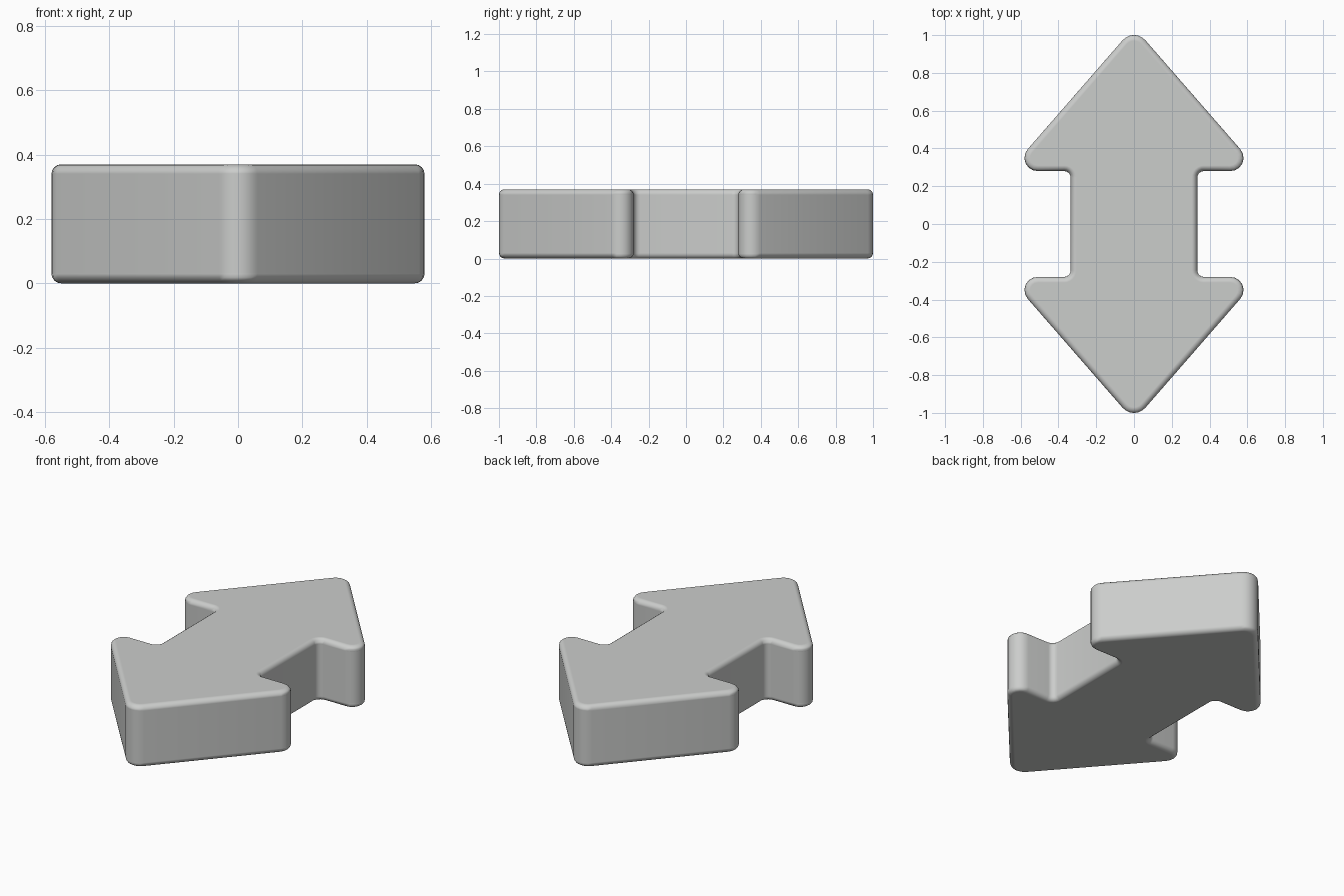
import bpy, bmesh, math
from mathutils import Vector

if "Cube" in bpy.data.objects:
    bpy.data.objects.remove(bpy.data.objects["Cube"])

HEIGHT, RIM = 0.37, 0.03

# One quarter of the outline: sharp corner and its rounding radius
quarter = [(0.664, 0.28, 0.07), (0.335, 0.28, 0.035)]
tip = (0, 1.042, 0.08)

# Mirror the quarter into the full double arrow
right = quarter + [(x, -y, r) for x, y, r in reversed(quarter)]
left = [(-x, -y, r) for x, y, r in right]
outline = [tip] + right + [(0, -tip[1], tip[2])] + left


def fillet(a, p, b, radius, steps=6):
    """Points of an arc rounding the corner p between a and b."""
    u, v = (a - p).normalized(), (b - p).normalized()
    half = u.angle(v) / 2
    centre = p + (u + v).normalized() * radius / math.sin(half)
    start = p + u * radius / math.tan(half) - centre
    end = p + v * radius / math.tan(half) - centre
    sweep = start.angle(end)
    return [centre + (start * math.sin((1 - i / steps) * sweep)
                      + end * math.sin(i / steps * sweep)) / math.sin(sweep)
            for i in range(steps + 1)]


# Rounded profile, extruded upwards
corners = [Vector((x, y, 0)) for x, y, r in outline]
bm = bmesh.new()
verts = []
for i, (x, y, r) in enumerate(outline):
    nxt = corners[(i + 1) % len(corners)]
    verts += [bm.verts.new(c) for c in fillet(corners[i - 1], corners[i], nxt, r)]
base = bm.faces.new(verts)
top = bmesh.ops.extrude_face_region(bm, geom=[base], use_keep_orig=True)["geom"]
bmesh.ops.translate(bm, vec=(0, 0, HEIGHT),
                    verts=[g for g in top if isinstance(g, bmesh.types.BMVert)])
bmesh.ops.recalc_face_normals(bm, faces=bm.faces)
mesh = bpy.data.meshes.new("double_arrow")
bm.to_mesh(mesh)
bm.free()
arrow = bpy.data.objects.new("double_arrow", mesh)
bpy.context.collection.objects.link(arrow)

# Soft rim along the top and bottom edges
bevel = arrow.modifiers.new("rim", "BEVEL")
bevel.width, bevel.segments = RIM, 4
bevel.limit_method, bevel.angle_limit = "ANGLE", math.radians(60)
bevel.harden_normals = True

# Plain grey
grey = bpy.data.materials.new("light_grey")
grey.diffuse_color = (0.6, 0.61, 0.6, 1)
grey.use_nodes = True
grey.node_tree.nodes["Principled BSDF"].inputs["Base Color"].default_value = grey.diffuse_color
mesh.materials.append(grey)

bpy.context.view_layer.objects.active = arrow
arrow.select_set(True)
bpy.ops.object.shade_smooth()
